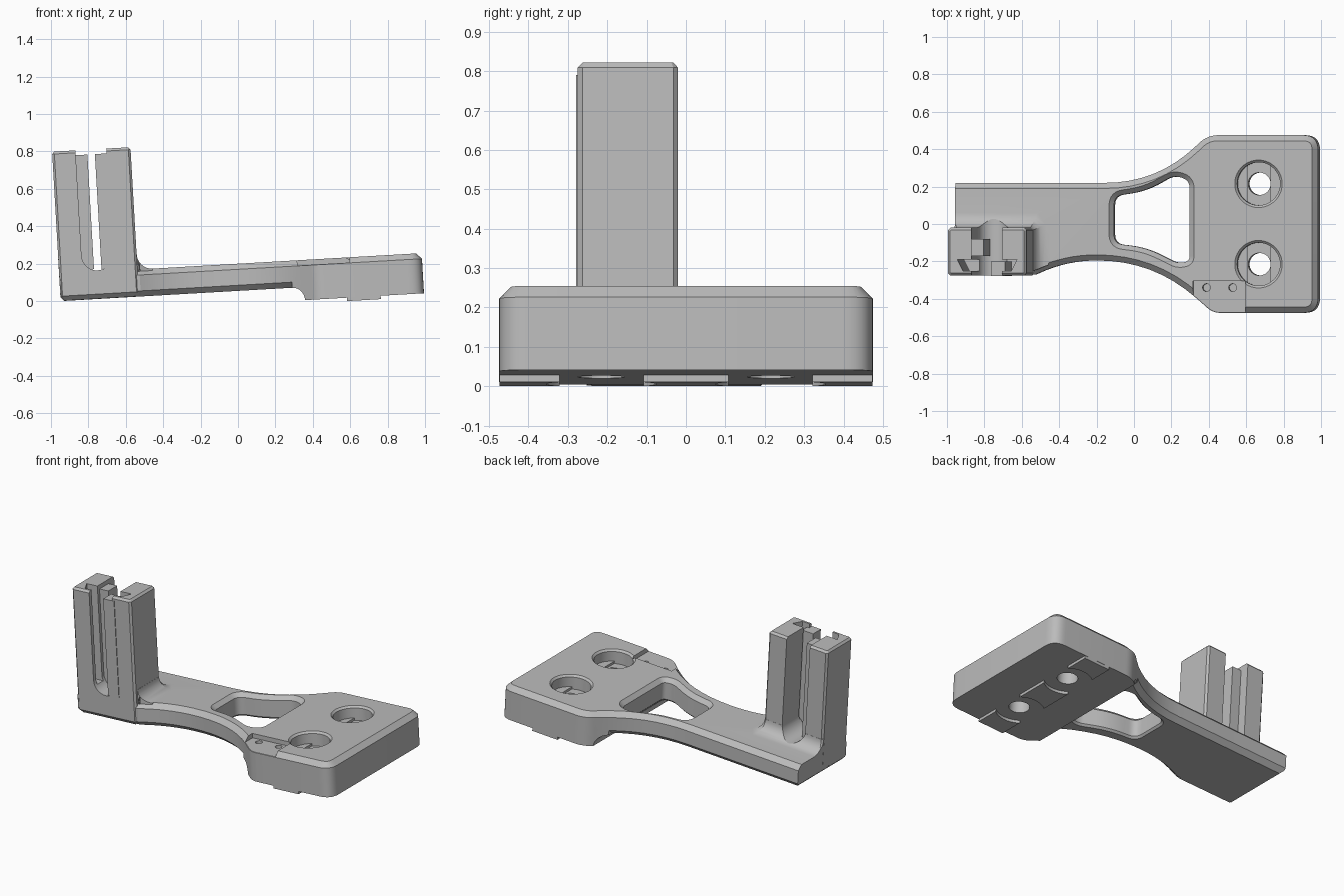
import bpy, bmesh
from math import sin, cos, pi, radians
from mathutils import Matrix, Vector

cube = bpy.data.objects.get("Cube")
if cube:
    bpy.data.objects.remove(cube, do_unlink=True)

grey = bpy.data.materials.new("plain grey")
grey.use_nodes = True
grey.diffuse_color = (0.5, 0.5, 0.5, 1)
grey.node_tree.nodes["Principled BSDF"].inputs["Base Color"].default_value = (0.5, 0.5, 0.5, 1)


def rounded(corners, n=8):
    """Polygon with each corner (x, y, distance) eased by a quadratic curve."""
    out = []
    for i, (x, y, d) in enumerate(corners):
        p = Vector((x, y))
        if d == 0:
            out.append(p)
            continue
        a = p + (Vector(corners[i - 1][:2]) - p).normalized() * d
        b = p + (Vector(corners[(i + 1) % len(corners)][:2]) - p).normalized() * d
        for k in range(n + 1):
            t = k / n
            out.append(a * (1 - t) ** 2 + p * 2 * t * (1 - t) + b * t * t)
    return out


def rect(x0, x1, y0, y1, d=0, n=1):
    return rounded([(x0, y0, d), (x1, y0, d), (x1, y1, d), (x0, y1, d)], n)


def circle(x, y, r, n=40):
    return [Vector((x + r * cos(2 * pi * k / n), y + r * sin(2 * pi * k / n))) for k in range(n)]


def offset(poly, d):
    """Push a counter-clockwise polygon outward by d."""
    out = []
    for i, p in enumerate(poly):
        e = (p - poly[i - 1]).normalized()
        f = (poly[(i + 1) % len(poly)] - p).normalized()
        n1, n2 = Vector((e.y, -e.x)), Vector((f.y, -f.x))
        out.append(p + (n1 + n2) * d / max(0.3, 1 + n1.dot(n2)))
    return out


def stack(name, poly, levels, along_y=False):
    """Solid from a polygon repeated at (height, offset) levels."""
    bm = bmesh.new()
    rings = [[bm.verts.new((p.x, p.y, z)) for p in offset(poly, d)] for z, d in levels]
    for lo, hi in zip(rings, rings[1:]):
        for i in range(len(poly)):
            bm.faces.new((lo[i - 1], lo[i], hi[i], hi[i - 1]))
    bm.faces.new(rings[0][::-1])
    bm.faces.new(rings[-1])
    if along_y:
        bmesh.ops.transform(bm, matrix=Matrix.Rotation(pi / 2, 4, 'X'), verts=bm.verts)
    bmesh.ops.recalc_face_normals(bm, faces=bm.faces)
    me = bpy.data.meshes.new(name)
    bm.to_mesh(me)
    bm.free()
    me.materials.append(grey)
    ob = bpy.data.objects.new(name, me)
    bpy.context.scene.collection.objects.link(ob)
    return ob


def combine(ob, other, op):
    mod = ob.modifiers.new("combine", 'BOOLEAN')
    mod.object, mod.operation, mod.solver = other, op, 'EXACT'
    bpy.context.view_layer.objects.active = ob
    bpy.ops.object.modifier_apply(modifier=mod.name)
    bpy.data.objects.remove(other, do_unlink=True)


def prism(poly, z0, z1, along_y=False):
    return stack("helper", poly, [(z0, 0), (z1, 0)], along_y)


TOP, CH = 0.145, 0.03

# Plan outline of arm and plate
outline = rounded([
    (-0.98, -0.27, 0), (-0.52, -0.27, 0), (-0.36, -0.195, 0.165), (0.11, -0.195, 0.3),
    (0.43, -0.475, 0.04), (0.992, -0.475, 0.08), (0.992, 0.475, 0.08),
    (0.40, 0.475, 0.06), (0.13, 0.22, 0.28), (-0.98, 0.22, 0)])

# Arm with chamfers on both faces
bracket = stack("bracket", outline, [(0, -CH), (CH, 0), (TOP - CH, 0), (TOP, -CH)])

# Deep plate, its underside curving up into the arm
plate = stack("plate", outline, [(-0.07, 0), (TOP - CH, 0), (TOP, -CH)])
arc = [Vector((0.29 + 0.065 * sin(t * pi / 16), -0.07 + 0.07 * cos(t * pi / 16))) for t in range(9)]
side = [Vector((0.29, 0.3))] + arc + [Vector((0.35, -0.2)), Vector((1.2, -0.2)), Vector((1.2, 0.3))]
combine(plate, prism(side, -0.7, 0.7, True), 'INTERSECT')
combine(bracket, plate, 'UNION')

# Tower and the fillet round its foot
tower_plan = rect(-0.95, -0.53, -0.275, -0.02, 0.012)
tower = stack("tower", tower_plan, [(0.001, -0.025), (0.026, 0), (0.787, 0), (0.8, -0.012)])
R = 0.08
curve = [(TOP + R * (1 - cos(t * pi / 16)), 0.001 + R * (1 - sin(t * pi / 16))) for t in range(9)]
fillet = stack("fillet", tower_plan, [(0.1, R)] + curve)
combine(fillet, prism(offset(outline, -0.02), 0, 1), 'INTERSECT')
combine(bracket, fillet, 'UNION')
combine(bracket, tower, 'UNION')

# Square off the arm end with a small lower chamfer
end = [Vector(p) for p in ((-1.2, -0.2), (-0.93, -0.2), (-0.93, 0), (-0.9495, 0.02), (-0.9495, 1), (-1.2, 1))]
combine(bracket, prism(end, -0.7, 0.7, True), 'DIFFERENCE')

# Round-bottomed slot through the tower, wider pocket inside it
slot_mid, slot_r = -0.742, 0.0825
slot = [Vector((slot_mid + slot_r * cos(t), 0.235 + slot_r * sin(t)))
        for t in [pi + k * pi / 16 for k in range(17)]]
slot += [Vector((slot_mid + slot_r, 1)), Vector((slot_mid - slot_r, 1))]
combine(bracket, prism(slot, -0.15, 0.4, True), 'DIFFERENCE')
pocket = rounded([(-0.87, -0.25, 0), (-0.61, -0.25, 0), (-0.58, -0.19, 0), (-0.9, -0.19, 0)])
combine(bracket, prism(pocket, 0.2, 1), 'DIFFERENCE')

# Chamfered window through the arm
window = rounded([
    (-0.1, -0.105, 0.05), (0.07, -0.125, 0.09), (0.24, -0.21, 0.03), (0.305, -0.2, 0.03),
    (0.305, 0.235, 0.045), (0.22, 0.26, 0.04), (0.07, 0.175, 0.09), (-0.1, 0.15, 0.05)])
combine(bracket, stack("helper", window, [
    (-0.2, 0.012), (0, 0.012), (0.012, 0), (TOP - 0.025, 0), (TOP, 0.025), (0.3, 0.025)]), 'DIFFERENCE')

# Seat with two pin holes on the plate's front corner
combine(bracket, prism(rect(0.325, 0.605, -0.6, -0.305), 0.117, 0.3), 'DIFFERENCE')
for x in (0.395, 0.535):
    combine(bracket, prism(circle(x, -0.34, 0.021, 16), 0.05, 0.3), 'DIFFERENCE')

# Rail under the plate, relieved round the bolts
rail = stack("rail", rect(0.58, 0.76, -0.474, 0.474), [(-0.088, 0), (-0.05, 0)])
for y in (-0.215, 0.215):
    combine(rail, prism(circle(0.67, y, 0.14), -0.2, -0.07), 'DIFFERENCE')
combine(bracket, rail, 'UNION')

# Counterbored bolt holes with a flat-sided step
for y in (-0.215, 0.215):
    combine(bracket, prism(circle(0.675, y, 0.06), -0.3, 0.3), 'DIFFERENCE')
    combine(bracket, stack("helper", circle(0.675, y, 0.115), [
        (0.07, 0), (TOP - 0.012, 0), (TOP, 0.012), (0.2, 0.012)]), 'DIFFERENCE')
    step = prism(circle(0.675, y, 0.115), 0.055, 0.075)
    combine(step, prism(rect(0.615, 0.735, y - 0.2, y + 0.2), 0, 0.2), 'INTERSECT')
    combine(bracket, step, 'DIFFERENCE')

# Thin lips narrowing the slot
left_lip = stack("rear_slot_lip", rect(-0.84, -0.762, -0.17, -0.08), [(0.16, 0), (0.774, 0)])
right_lip = stack("front_slot_lip", rect(-0.722, -0.645, -0.279, -0.2), [(0.16, 0), (0.774, 0)])

# Lean the whole part and stand it on the ground
parts = [bracket, left_lip, right_lip]
tilt = Matrix.Rotation(-radians(3.3), 4, 'Y')
for ob in parts:
    ob.data.transform(tilt)
low = min(v.co.z for v in bracket.data.vertices)
for ob in parts:
    ob.data.transform(Matrix.Translation((0, 0, -low)))
bpy.ops.object.select_all(action='DESELECT')
for ob in parts:
    ob.select_set(True)
bpy.context.view_layer.objects.active = bracket
bpy.ops.object.shade_smooth_by_angle(angle=radians(25))
